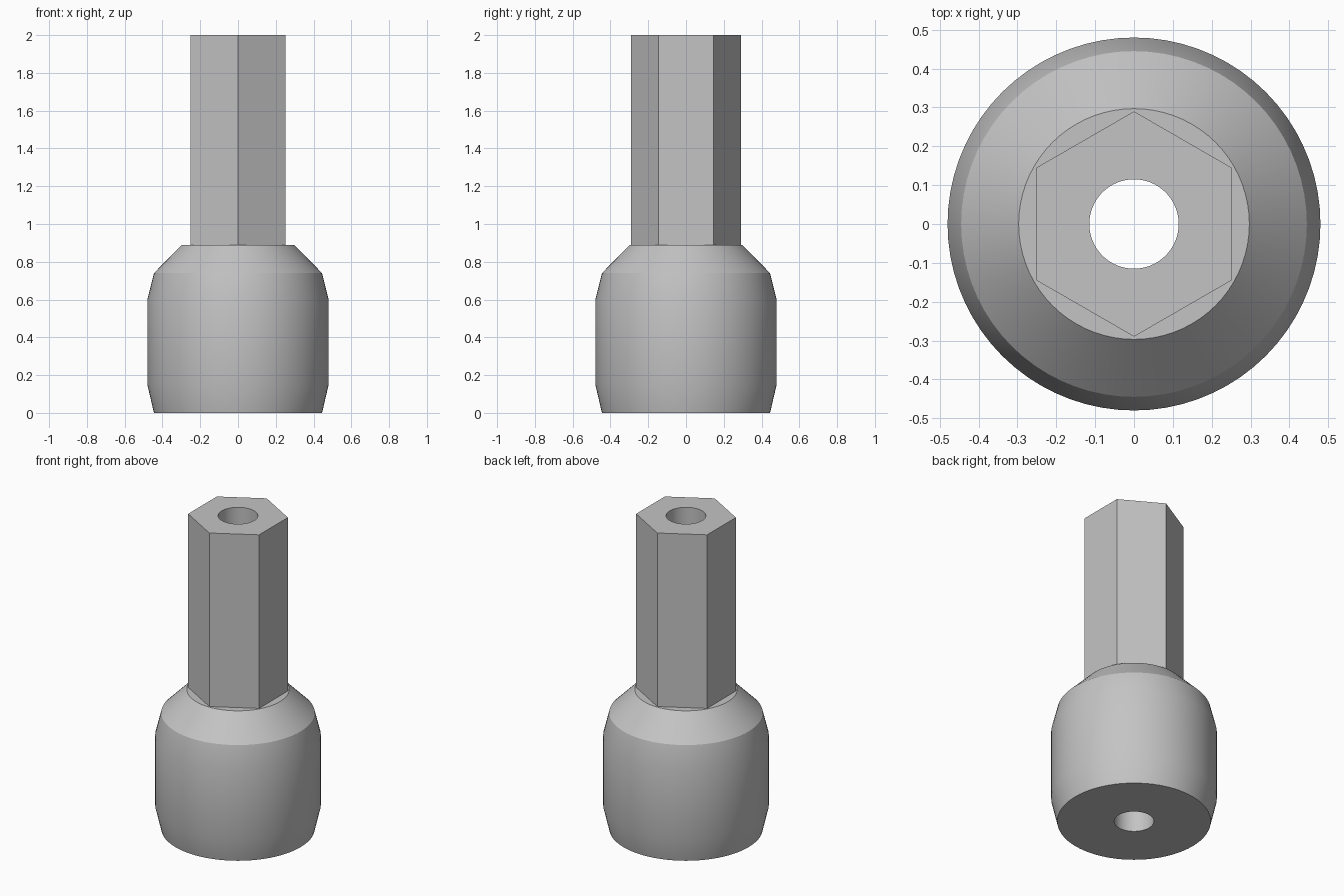
import bpy
import bmesh
from math import radians, cos, sin, tau

if "Cube" in bpy.data.objects:
    bpy.data.objects.remove(bpy.data.objects["Cube"], do_unlink=True)

BORE = 0.115        # through-hole radius
SEGS = 72           # sides of round parts
FLOOR = 0.06        # thickness of the socket floor
HEX = 0.29          # corner radius of the shank

steel = bpy.data.materials.new("grey steel")
steel.use_nodes = True
GREY = (0.55, 0.55, 0.55, 1)
steel.diffuse_color = GREY
steel.node_tree.nodes["Principled BSDF"].inputs["Base Color"].default_value = GREY


def finish(name, bm):
    bmesh.ops.recalc_face_normals(bm, faces=bm.faces)
    mesh = bpy.data.meshes.new(name)
    bm.to_mesh(mesh)
    bm.free()
    mesh.materials.append(steel)
    obj = bpy.data.objects.new(name, mesh)
    bpy.context.collection.objects.link(obj)
    bpy.ops.object.select_all(action="DESELECT")
    obj.select_set(True)
    bpy.context.view_layer.objects.active = obj
    bpy.ops.object.shade_smooth_by_angle(angle=radians(25))
    return obj


def ring(bm, radius_at, z):
    verts = []
    for i in range(SEGS):
        a = tau * i / SEGS
        r = radius_at(a)
        verts.append(bm.verts.new((r * cos(a), r * sin(a), z)))
    return verts


def loft(name, sections):
    """Join a closed loop of rings into a hollow solid."""
    bm = bmesh.new()
    rings = [ring(bm, f, z) for f, z in sections]
    for low, high in zip(rings, rings[1:] + rings[:1]):
        for i in range(SEGS):
            j = (i + 1) % SEGS
            bm.faces.new((low[i], low[j], high[j], high[i]))
    return finish(name, bm)


def circle(r):
    return lambda a: r


def hexagon(a):
    # Flats face left and right, corners face front and back
    side = tau / 6
    offset = (a + side / 2) % side - side / 2
    return HEX * cos(side / 2) / cos(offset)


# Rounded collar: outer profile, then the socket that holds the shank
collar_profile = [
    (BORE, 0), (0.445, 0), (0.48, 0.15), (0.48, 0.6), (0.445, 0.74),
    (0.297, 0.89), (0.2, 0.89), (0.2, FLOOR), (BORE, FLOOR),
]
loft("collar", [(circle(r), z) for r, z in collar_profile])

# Hexagonal shank with a round bore, seated on the socket floor
loft("hex_shank", [
    (circle(BORE), FLOOR), (hexagon, FLOOR), (hexagon, 2), (circle(BORE), 2),
])
